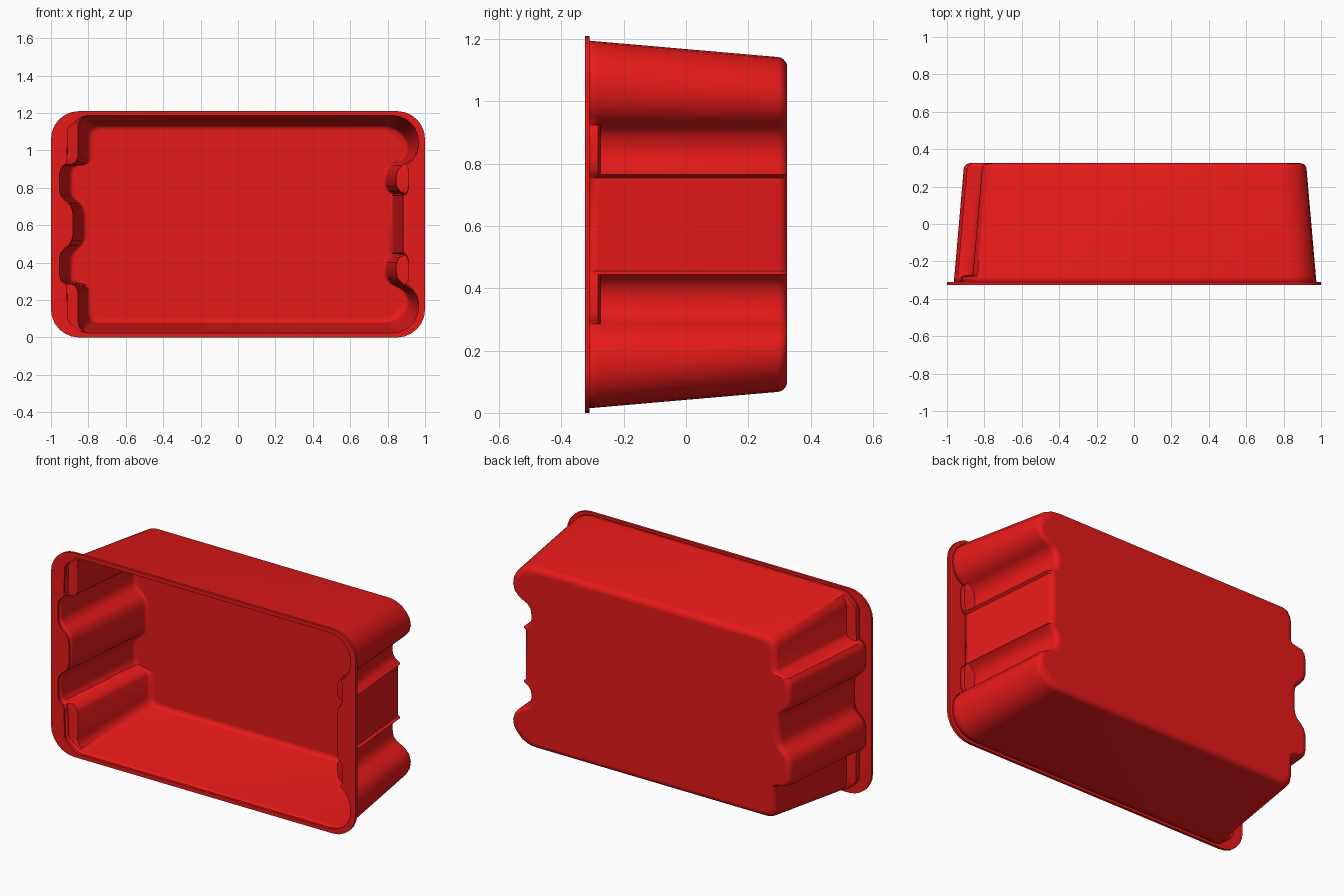
import bpy, bmesh
from math import sin, cos, pi, radians

if "Cube" in bpy.data.objects:
    bpy.data.objects.remove(bpy.data.objects["Cube"])

MID = 0.605  # mirror height

red = bpy.data.materials.new("red_plastic")
red.diffuse_color = (0.8, 0.01, 0.01, 1)
red.use_nodes = True
red.node_tree.nodes["Principled BSDF"].inputs["Base Color"].default_value = red.diffuse_color

# Upper half outline, running from right middle over the top to left middle.
right_flat = [(0.89, 0.755), (0.905, 0.765)]
groove_body = [(0.875, 0.785), (0.857, 0.81), (0.855, 0.85), (0.862, 0.89), (0.885, 0.915)]
groove_collar = [(0.915, 0.785), (0.92, 0.81), (0.92, 0.85), (0.92, 0.89), (0.915, 0.915)]
right_corner = [(0.905, 0.925), (0.94, 0.95), (0.965, 0.99), (0.975, 1.04), (0.97, 1.09),
                (0.95, 1.135), (0.915, 1.17), (0.87, 1.19), (0.83, 1.195)]
corner_body = [(-0.81, 1.195), (-0.84, 1.185), (-0.858, 1.16), (-0.865, 1.13),
               (-0.865, 0.965), (-0.875, 0.945), (-0.895, 0.932)]
corner_collar = [(-0.81, 1.195), (-0.845, 1.188), (-0.905, 1.14), (-0.92, 1.115),
                 (-0.922, 0.965), (-0.924, 0.945), (-0.926, 0.932)]
left_rib = [(-0.945, 0.922), (-0.958, 0.905), (-0.963, 0.88), (-0.963, 0.785), (-0.955, 0.757),
            (-0.935, 0.733), (-0.91, 0.712), (-0.896, 0.69), (-0.89, 0.66)]


def outline(groove, corner):
    top = right_flat + groove + right_corner + corner + left_rib
    return top + [(x, 2 * MID - z) for x, z in reversed(top)]


body_line = outline(groove_body, corner_body)
collar_line = outline(groove_collar, corner_collar)


def section(line, y, inset=0.0):
    """Tapered cross-section at depth y; inset rounds the back edge."""
    t = (y + 0.31) / 0.635
    pts = []
    for x, z in line:
        h = z - MID
        s = 1 if h > 0 else -1
        k = min(1, max(0, (abs(h) - 0.325) / 0.2))
        dx = 0.055 * t + inset
        pts.append((x - dx * (1 if x > 0 else -1), y, MID + h - s * k * (0.055 * t + inset)))
    return pts


# Tub: collar, ledge, ribbed tapered walls, rounded back edge and back panel
R = 0.03
rows = [section(collar_line, -0.315), section(collar_line, -0.282), section(body_line, -0.274)]
for i in range(6):
    a = i / 5 * pi / 2
    rows.append(section(body_line, 0.325 - R + R * sin(a), R * (1 - cos(a))))
bm = bmesh.new()
rings = [[bm.verts.new(p) for p in row] for row in rows]
n = len(body_line)
for a, b in zip(rings, rings[1:]):
    for i in range(n):
        j = (i + 1) % n
        bm.faces.new((a[i], a[j], b[j], b[i]))
bm.faces.new(rings[-1])
bmesh.ops.recalc_face_normals(bm, faces=bm.faces)
back = bm.faces[:][-1] if hasattr(bm.faces, "ensure_lookup_table") and not bm.faces.ensure_lookup_table() else None
if back.normal.y < 0:
    bmesh.ops.reverse_faces(bm, faces=bm.faces)
mesh = bpy.data.meshes.new("tub")
bm.to_mesh(mesh)
bm.free()
tub = bpy.data.objects.new("tub", mesh)
bpy.context.collection.objects.link(tub)
mesh.materials.append(red)
bpy.context.view_layer.objects.active = tub
tub.select_set(True)
bpy.ops.object.shade_smooth_by_angle(angle=radians(35))
mesh.polygons[len(mesh.polygons) - 1].use_smooth = False
wall = tub.modifiers.new("wall", 'SOLIDIFY')
wall.thickness = 0.009
wall.offset = -1

# Flange: rounded rectangle plate with the tub opening cut out
rim = []
r, w, h = 0.15, 1.0, 0.605
for q, (sx, sz) in enumerate([(1, 1), (-1, 1), (-1, -1), (1, -1)]):
    for i in range(7):
        a = (q + i / 6) * pi / 2
        rim.append((sx * (w - r) + r * cos(a), MID + sz * (h - r) + r * sin(a)))
hole = [(x * 0.991, MID + (z - MID) * 0.985) for x, z in collar_line]
curve = bpy.data.curves.new("flange", 'CURVE')
curve.dimensions = '2D'
curve.fill_mode = 'BOTH'
curve.extrude = 0.0075
for loop in (rim, hole):
    sp = curve.splines.new('POLY')
    sp.points.add(len(loop) - 1)
    for p, (x, z) in zip(sp.points, loop):
        p.co = (x, z, 0, 1)
    sp.use_cyclic_u = True
curve.materials.append(red)
flange = bpy.data.objects.new("flange", curve)
flange.rotation_euler = (pi / 2, 0, 0)
flange.location = (0, -0.3175, 0)
bpy.context.collection.objects.link(flange)
tub.select_set(False)
flange.select_set(True)
bpy.context.view_layer.objects.active = flange
bpy.ops.object.convert(target='MESH')
